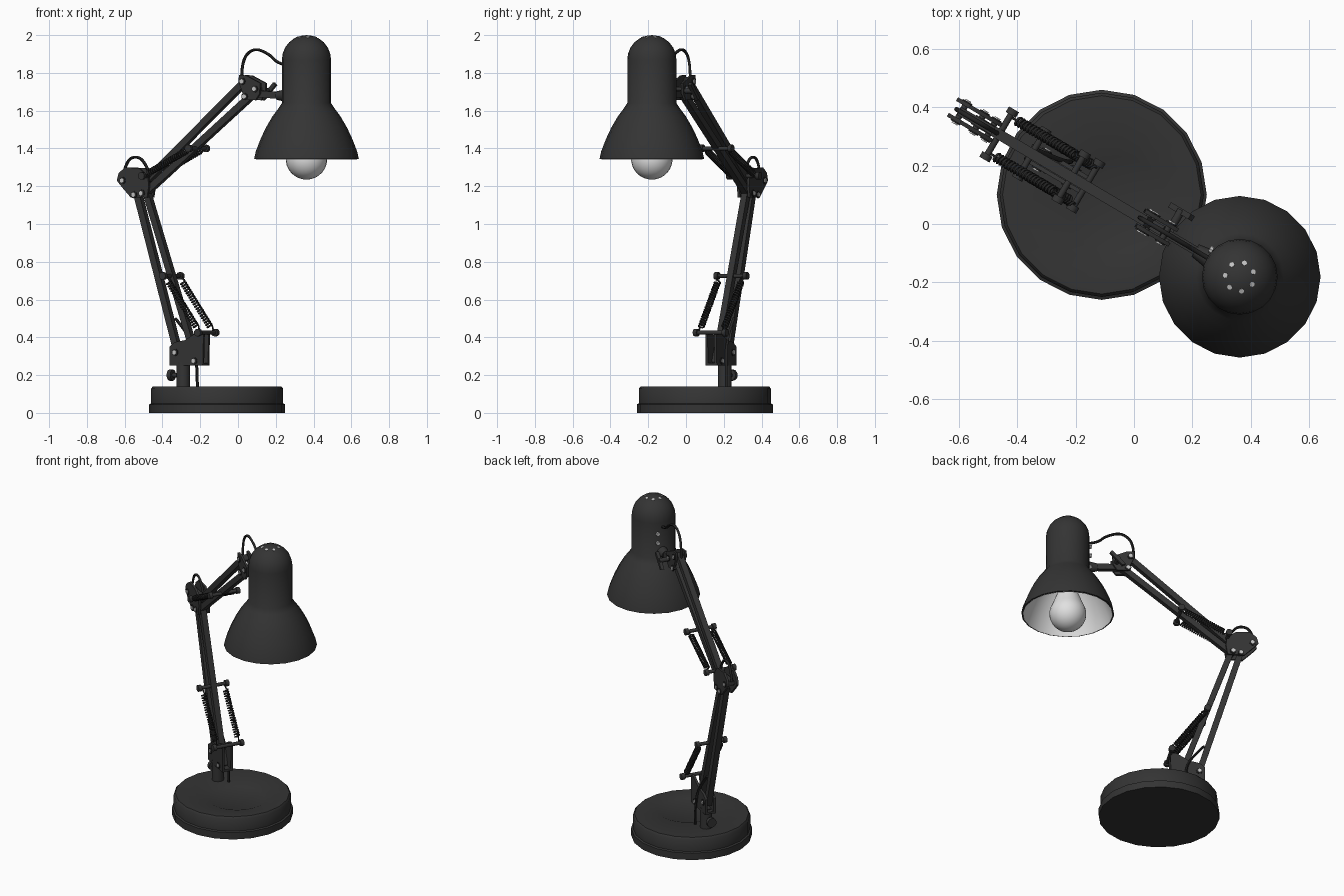
import bpy, bmesh, math
from mathutils import Matrix, Vector

cube = bpy.data.objects.get("Cube")
if cube:
    bpy.data.objects.remove(cube)

# Arm frame: local x runs along the arm towards the head, y across it, z up
YAW = math.radians(30.6)
FRAME = Matrix.Translation((-0.29, 0.205, 0)) @ Matrix.Rotation(-YAW, 4, "Z")
HEAD_X = 0.758
SIDES = (-1, 1)


def material(name, value):
    m = bpy.data.materials.new(name)
    m.use_nodes = True
    m.diffuse_color = (value, value, value, 1)
    bsdf = m.node_tree.nodes["Principled BSDF"]
    bsdf.inputs["Base Color"].default_value = m.diffuse_color
    bsdf.inputs["Roughness"].default_value = 0.6
    return m


BLACK = material("charcoal paint", 0.034)
DARK = material("dark spring steel", 0.018)
STEEL = material("bright steel", 0.55)
LINING = material("white lining", 0.7)
GLASS = material("white glass", 0.75)


def smooth(obj, angle=40):
    bpy.ops.object.select_all(action="DESELECT")
    obj.select_set(True)
    bpy.context.view_layer.objects.active = obj
    bpy.ops.object.shade_smooth_by_angle(angle=math.radians(angle))


def finish(name, bm, mat):
    mesh = bpy.data.meshes.new(name)
    bm.to_mesh(mesh)
    bm.free()
    mesh.materials.append(mat)
    obj = bpy.data.objects.new(name, mesh)
    obj.matrix_world = FRAME
    bpy.context.collection.objects.link(obj)
    smooth(obj)
    return obj


def lathe(name, rings, center, mat, n=20):
    """Rings are (radius, z) or (radius, z, shift along the arm)."""
    bm = bmesh.new()
    loops = []
    for r, z, *shift in rings:
        cx = center[0] + (shift[0] if shift else 0)
        angles = [YAW + math.tau * i / n for i in range(n)]
        loops.append([bm.verts.new((cx + r * math.cos(a), center[1] + r * math.sin(a), z))
                      for a in angles])
    for a, b in zip(loops, loops[1:]):
        for i in range(n):
            j = (i + 1) % n
            bm.faces.new((a[i], a[j], b[j], b[i]))
    bmesh.ops.remove_doubles(bm, verts=bm.verts, dist=1e-5)
    return finish(name, bm, mat)


def rod(name, p0, p1, r, mat=BLACK, n=12, r2=None):
    p0, p1 = Vector(p0), Vector(p1)
    turn = (p1 - p0).to_track_quat("Z", "Y").to_matrix().to_4x4()
    bm = bmesh.new()
    bmesh.ops.create_cone(bm, cap_ends=True, segments=n, radius1=r,
                          radius2=r if r2 is None else r2, depth=(p1 - p0).length,
                          matrix=Matrix.Translation((p0 + p1) / 2) @ turn)
    return finish(name, bm, mat)


def beam(name, p0, p1, across, thick):
    """Square bar between two (x, z) points."""
    d = Vector((p1[0] - p0[0], 0, p1[1] - p0[1]))
    mid = ((p0[0] + p1[0]) / 2, 0, (p0[1] + p1[1]) / 2)
    bm = bmesh.new()
    bmesh.ops.create_cube(bm, size=1, matrix=Matrix.Translation(mid)
                          @ Matrix.Rotation(-math.atan2(d.z, d.x), 4, "Y")
                          @ Matrix.Diagonal((d.length, across, thick, 1)))
    return finish(name, bm, BLACK)


def plate(name, outline, y0, y1, mat=BLACK):
    bm = bmesh.new()
    face = bm.faces.new([bm.verts.new((x, y0, z)) for x, z in outline])
    out = bmesh.ops.extrude_face_region(bm, geom=[face])
    verts = [v for v in out["geom"] if isinstance(v, bmesh.types.BMVert)]
    bmesh.ops.translate(bm, verts=verts, vec=(0, y1 - y0, 0))
    bmesh.ops.recalc_face_normals(bm, faces=bm.faces)
    return finish(name, bm, mat)


def wire(name, points, r, mat, curved=True):
    curve = bpy.data.curves.new(name, "CURVE")
    curve.dimensions = "3D"
    curve.bevel_depth = r
    curve.bevel_resolution = 1
    curve.resolution_u = 8
    curve.use_fill_caps = True
    spline = curve.splines.new("NURBS" if curved else "POLY")
    spline.points.add(len(points) - 1)
    for sp, p in zip(spline.points, points):
        sp.co = (*p, 1)
    if curved:
        spline.order_u = 3
        spline.use_endpoint_u = True
    curve.materials.append(mat)
    obj = bpy.data.objects.new(name, curve)
    obj.matrix_world = FRAME
    bpy.context.collection.objects.link(obj)
    smooth_select = bpy.ops.object
    smooth_select.select_all(action="DESELECT")
    obj.select_set(True)
    bpy.context.view_layer.objects.active = obj
    smooth_select.convert(target="MESH")
    smooth(bpy.context.object, 60)


def side_plates(name, outline, half):
    for s in SIDES:
        plate(f"{name}_plate", outline, s * half, s * (half - 0.014))


def bolts(name, places, half):
    for x, z in places:
        rod(f"{name}_pin", (x, -half, z), (x, half, z), 0.011)
        for s in SIDES:
            rod(f"{name}_washer", (x, s * half, z), (x, s * (half + 0.004), z), 0.019, DARK)
            rod(f"{name}_bolt", (x, s * half, z), (x, s * (half + 0.009), z), 0.013, STEEL, 6)


def spring_pair(name, a, b, y=0.072, turns=20):
    """Two coil springs hung between cross bars at (x, z) points a and b."""
    for x, z in (a, b):
        rod(f"{name}_bar", (x, -0.09, z), (x, 0.09, z), 0.011)
        for s in SIDES:
            rod(f"{name}_knob", (x, s * 0.078, z), (x, s * 0.1, z), 0.02)
    d = Vector((b[0] - a[0], 0, b[1] - a[1]))
    side, across = Vector((-d.z, 0, d.x)).normalized(), Vector((0, 1, 0))
    for s in SIDES:
        start = Vector((a[0], s * y, a[1]))
        pts = [start]
        for i in range(turns * 8 + 1):
            t = math.tau * i / 8
            along = 0.1 + 0.8 * i / (turns * 8)
            pts.append(start + d * along + 0.015 * (side * math.cos(t) + across * math.sin(t)))
        pts.append(start + d)
        wire(f"{name}_coil", pts, 0.005, DARK, curved=False)


# Weighted base with an off-centre shallow dish
lathe("base", [(0, 0), (0.36, 0), (0.36, 0.045), (0.35, 0.05), (0.35, 0.128), (0.34, 0.14),
               (0.185, 0.14, 0.065), (0.165, 0.132, 0.065), (0, 0.132, 0.065)],
      (0.208, 0.001), BLACK)

# Swivel post and clamp screw
rod("post", (0, 0, 0.13), (0, 0, 0.27), 0.036, n=16)
rod("post_screw", (-0.03, 0, 0.2), (-0.07, 0, 0.2), 0.012)
rod("post_screw_knob", (-0.062, 0, 0.2), (-0.085, 0, 0.2), 0.03)

# Lower bracket
side_plates("lower_bracket", [(-0.065, 0.25), (0.14, 0.25), (0.145, 0.43), (0.11, 0.43),
                              (0.03, 0.385), (-0.03, 0.375), (-0.065, 0.35)], 0.034)
beam("lower_bracket_floor", (-0.062, 0.257), (0.138, 0.257), 0.06, 0.014)
bolts("lower_bracket", [(-0.03, 0.32), (0.087, 0.275)], 0.034)

# Lower arm
beam("lower_arm_rear", (-0.025, 0.3), (-0.285, 1.18), 0.036, 0.036)
beam("lower_arm_front", (0.087, 0.27), (-0.228, 1.18), 0.036, 0.034)
spring_pair("lower_spring", (-0.07, 0.725), (0.145, 0.425))

# Elbow
side_plates("elbow", [(-0.30, 1.14), (-0.20, 1.14), (-0.19, 1.2), (-0.195, 1.25), (-0.25, 1.295),
                      (-0.335, 1.30), (-0.375, 1.27), (-0.386, 1.23), (-0.355, 1.195)], 0.038)
beam("elbow_spacer", (-0.36, 1.235), (-0.2, 1.235), 0.03, 0.035)
bolts("elbow", [(-0.35, 1.23), (-0.28, 1.155), (-0.233, 1.163)], 0.038)

# Upper arm
beam("upper_arm_top", (-0.24, 1.215), (0.395, 1.765), 0.036, 0.036)
beam("upper_arm_bottom", (-0.23, 1.165), (0.46, 1.71), 0.036, 0.036)
spring_pair("upper_spring", (0.087, 1.40), (-0.2, 1.255))

# Wrist bracket and wing screw
side_plates("wrist", [(0.36, 1.755), (0.365, 1.79), (0.41, 1.785), (0.495, 1.745),
                      (0.49, 1.69), (0.465, 1.655), (0.4, 1.66)], 0.036)
bolts("wrist", [(0.385, 1.755), (0.462, 1.715), (0.4, 1.675)], 0.036)
rod("wing_screw", (0.47, 0.03, 1.705), (0.47, 0.095, 1.705), 0.014)
plate("wing_handle", [(0.425, 1.665), (0.445, 1.655), (0.52, 1.735), (0.505, 1.75)], 0.08, 0.1)

# Neck joining wrist and head
beam("neck", (0.45, 1.69), (0.6, 1.68), 0.03, 0.036)
rod("neck_collar", (0.58, 0, 1.68), (0.64, 0, 1.68), 0.024, r2=0.034)
for z in (1.66, 1.74, 1.8):
    rod("head_bolt", (0.62, 0.03, z), (0.632, 0.03, z), 0.013, STEEL, 8)

# Lamp head: outer shell, white lining, vents
DOME = [(0.13 * math.cos(math.radians(a)), 1.87 + 0.13 * math.sin(math.radians(a)))
        for a in range(0, 91, 15)]
FLARE = [(0.277, 1.345), (0.268, 1.385), (0.243, 1.45), (0.215, 1.51), (0.18, 1.57),
         (0.15, 1.61), (0.13, 1.64)]
HEAD = (HEAD_X, 0)
lathe("head_shell", [(0.268, 1.345)] + FLARE + DOME, HEAD, BLACK)
lathe("head_lining", [(max(r - 0.009, 0), z - 0.004) for r, z in reversed(FLARE + DOME)],
      HEAD, LINING)
for i in range(7):
    a = math.radians(20) + YAW + math.tau * i / 7
    out = Vector((math.cos(a) * 0.38, math.sin(a) * 0.38, 0.925))
    spot = Vector((HEAD_X, 0, 1.87)) + out * 0.126
    rod("vent", spot, spot + out * 0.005, 0.009, STEEL, 8)

# Bulb and socket
BULB = [(0.11 * math.cos(math.radians(a)), 1.345 + 0.11 * math.sin(math.radians(a)))
        for a in range(-90, 31, 12)]
lathe("bulb", BULB + [(0.075, 1.45), (0.052, 1.51), (0.045, 1.56)], HEAD, GLASS, 24)
rod("socket", (HEAD_X, 0, 1.55), (HEAD_X, 0, 1.8), 0.055, LINING, 16)

# Power cable showing at the joints
wire("wrist_cable", [(0.36, 0, 1.74), (0.355, 0, 1.86), (0.43, 0, 1.935), (0.53, 0, 1.90),
                     (0.58, 0, 1.85), (0.64, 0, 1.84)], 0.008, DARK)
wire("elbow_cable", [(-0.37, 0, 1.25), (-0.35, 0, 1.34), (-0.28, 0, 1.36), (-0.23, 0, 1.32),
                     (-0.2, 0, 1.25)], 0.008, DARK)
wire("base_cable", [(-0.06, 0.02, 0.5), (0.03, 0.03, 0.4), (0.06, 0.045, 0.28),
                    (0.06, 0.045, 0.13)], 0.008, DARK)
